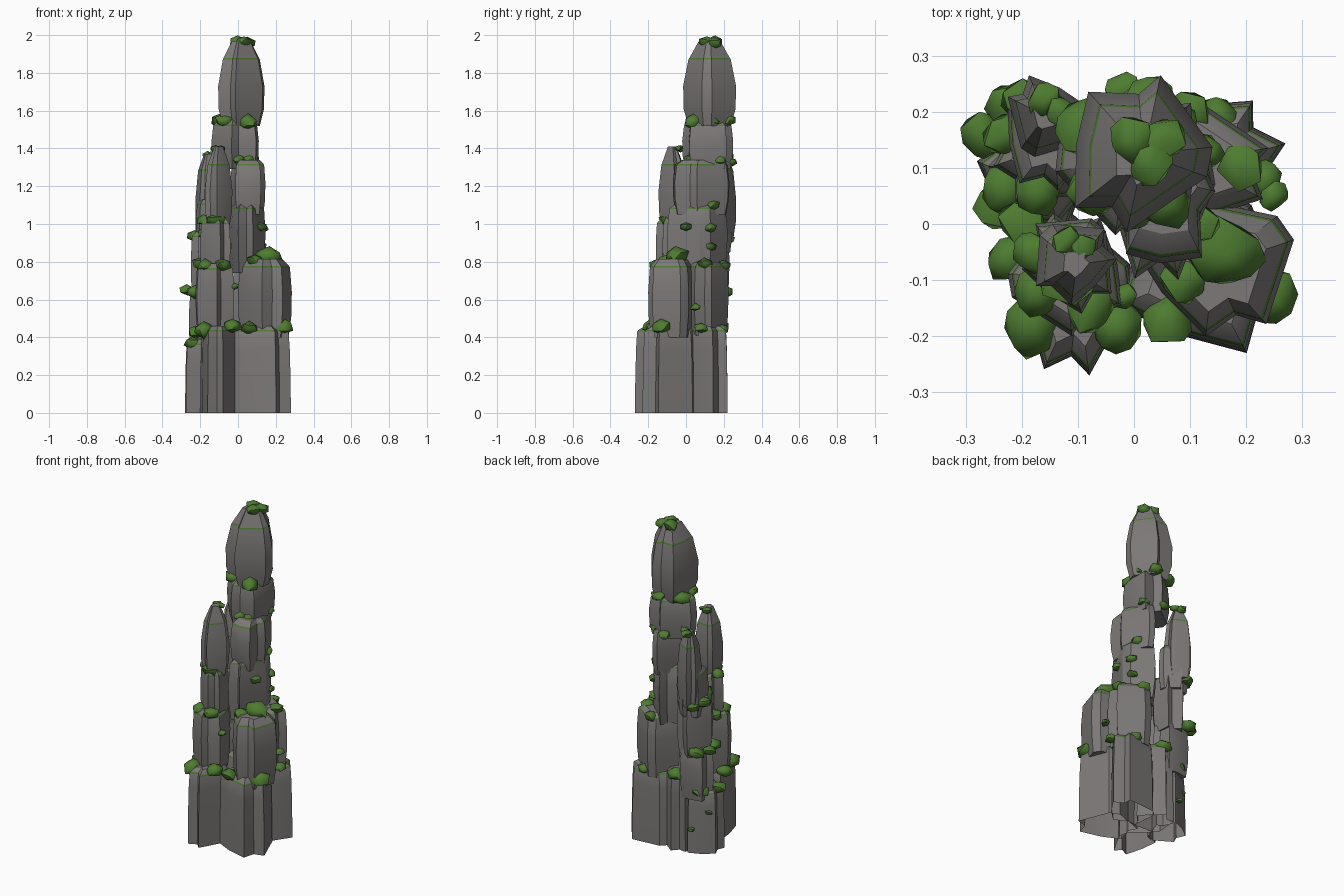
import bpy, bmesh, math, random
from mathutils import Vector, Matrix

if "Cube" in bpy.data.objects:
    bpy.data.objects.remove(bpy.data.objects["Cube"])

random.seed(4)
moss_mat = bpy.data.materials.new("moss_green")
moss_mat.diffuse_color = (0.075, 0.2, 0.03, 1)
moss_mat.use_nodes = True
moss_mat.node_tree.nodes["Principled BSDF"].inputs["Base Color"].default_value = moss_mat.diffuse_color
rock_mat = bpy.data.materials.new("rock_grey")
rock_mat.diffuse_color = (0.2, 0.19, 0.185, 1)
rock_mat.use_nodes = True
rock_mat.node_tree.nodes["Principled BSDF"].inputs["Base Color"].default_value = rock_mat.diffuse_color

# notched column cross-section: (angle in degrees, radius)
SECTION = [(130, 1), (92, .74), (76, 1), (5, .88), (-20, .86), (-100, 1),
           (-118, .76), (-140, 1.05), (172, .8)]


def finish(bm, name, angle=30):
    bmesh.ops.recalc_face_normals(bm, faces=bm.faces)
    me = bpy.data.meshes.new(name)
    bm.to_mesh(me)
    bm.free()
    me.materials.append(rock_mat)
    me.materials.append(moss_mat)
    ob = bpy.data.objects.new(name, me)
    bpy.context.collection.objects.link(ob)
    bpy.ops.object.select_all(action='DESELECT')
    ob.select_set(True)
    bpy.context.view_layer.objects.active = ob
    bpy.ops.object.shade_smooth_by_angle(angle=math.radians(angle))


def rock(name, x0, x1, y0, y1, z0, z1, rot, cap=0.03, cap_scale=0.7, profile=None):
    """Notched stone column fitted to a box, with a mossy band below its bevelled cap."""
    pts = [Vector((r * math.cos(math.radians(a + rot)), r * math.sin(math.radians(a + rot))))
           for a, r in SECTION]
    lx, hx = min(p.x for p in pts), max(p.x for p in pts)
    ly, hy = min(p.y for p in pts), max(p.y for p in pts)
    cx, cy = (x0 + x1) / 2, (y0 + y1) / 2
    pts = [Vector((x0 + (p.x - lx) / (hx - lx) * (x1 - x0) - cx,
                   y0 + (p.y - ly) / (hy - ly) * (y1 - y0) - cy)) for p in pts]
    h = z1 - z0
    rows = [(z0 + t * h, s) for t, s in (profile or [(0, .88), (.3, .98), (.65, 1), (1, .93)])]
    top = rows[-1][1]
    rows += [(z1 + .008, top * .96), (z1 + cap, top * cap_scale)]
    bm = bmesh.new()
    rings = [[bm.verts.new((cx + p.x * s, cy + p.y * s, z)) for p in pts] for z, s in rows]
    n = len(pts)
    for k in range(len(rings) - 1):
        for i in range(n):
            j = (i + 1) % n
            f = bm.faces.new((rings[k][i], rings[k][j], rings[k + 1][j], rings[k + 1][i]))
            f.material_index = 1 if k == len(rings) - 3 else 0
    bm.faces.new(rings[-1])
    if z0 > 0:                       # base stones stay open underneath
        bm.faces.new(rings[0][::-1])
    finish(bm, name)


def moss(name, spots):
    """Faceted cushions of moss: (x, y, z, radius)."""
    bm = bmesh.new()
    for x, y, z, r in spots:
        m = (Matrix.Translation((x, y, z)) @ Matrix.Rotation(random.uniform(0, 6), 4, 'Z')
             @ Matrix.Diagonal((r, r * random.uniform(.8, 1), r * .68, 1)))
        for v in bmesh.ops.create_icosphere(bm, subdivisions=1, radius=1, matrix=m)['verts']:
            v.co += Vector([random.uniform(-.1, .1) * r for _ in range(3)])
    for f in bm.faces:
        f.material_index = 1
    finish(bm, name, 50)


BASE = [(0, 1), (.4, .99), (.8, .96), (1, .92)]
SPIRE = [(0, .8), (.25, .98), (.6, 1), (1, .8)]

# base columns
rock("base_front", -.2, .0, -.27, .02, 0, .43, 20, profile=BASE)
rock("base_front_right", -.03, .28, -.23, .06, 0, .43, 75, profile=BASE)
rock("base_back_right", .0, .27, -.01, .22, 0, .43, 150, profile=BASE)
rock("base_back", -.14, .07, .02, .22, 0, .44, 230, profile=BASE)
rock("base_left", -.28, -.08, -.05, .19, 0, .36, 300, profile=BASE)

# second tier
rock("tier2_right", .0, .285, -.2, .05, .40, .77, 40, .045)
rock("tier2_back", -.03, .24, .0, .225, .41, .77, 110)
rock("tier2_front_left", -.225, -.02, -.2, .02, .41, .76, 200)
rock("tier2_left", -.26, -.06, .0, .2, .33, .63, 280)

# main pillar
rock("pillar_3", -.05, .145, -.1, .22, .74, 1.08, 25)
rock("pillar_4", -.04, .145, -.07, .23, 1.05, 1.31, 95)
rock("pillar_5", -.14, .11, -.02, .25, 1.29, 1.52, 185)
rock("pillar_top", -.105, .14, -.015, .265, 1.52, 1.87, 0, .1, .5, SPIRE)

# front left spire
rock("front_spire_low", -.2, -.04, -.16, .01, .73, 1.0, 60)
rock("front_spire_top", -.175, -.03, -.145, .0, .99, 1.31, 140, .1, .4, SPIRE)

# back left spire
rock("back_spire_low", -.25, -.07, .04, .23, .6, .93, 330)
rock("back_spire_mid", -.225, -.06, .06, .245, .85, 1.1, 15)
rock("back_spire_top", -.225, -.09, .12, .265, .92, 1.28, 250, .09, .4, SPIRE)

moss("moss_base", [
    (-.18, -.18, .44, .065), (-.03, -.18, .46, .055), (.06, -.17, .45, .05),
    (.24, -.13, .455, .062), (.23, .08, .45, .04), (.15, .19, .44, .04),
    (-.24, .03, .37, .05), (-.2, .15, .38, .055), (-.06, .18, .46, .055),
    (-.22, -.06, .43, .05), (-.24, .12, .25, .03), (-.17, .19, .15, .022)])
moss("moss_tier2", [
    (.16, -.05, .825, .08), (.09, -.1, .81, .045), (-.17, -.12, .78, .05),
    (-.08, -.15, .785, .048), (-.02, -.13, .67, .028), (.19, .1, .79, .045),
    (.1, .2, .78, .045), (-.27, .16, .65, .045), (-.22, .21, .64, .05),
    (-.23, .06, .64, .05), (.25, .05, .56, .03), (-.2, .0, .79, .05)])
moss("moss_upper", [
    (-.12, -.1, 1.02, .055), (-.18, -.05, 1.02, .045), (-.23, .16, .94, .045),
    (-.2, .22, .92, .04), (-.17, .06, .95, .05), (.12, .0, .985, .035),
    (.13, .13, .98, .036), (.12, .13, .88, .036), (.09, .14, 1.1, .045),
    (-.02, .24, 1.33, .035), (.06, .04, 1.34, .045), (0, .03, 1.34, .045),
    (.08, .18, 1.34, .04), (-.13, .2, 1.37, .03), (-.16, .22, 1.36, .035)])
moss("moss_top", [
    (-.09, .17, 1.545, .058), (.05, .04, 1.54, .06), (-.07, .06, 1.545, .055),
    (.08, .14, 1.55, .045), (.03, .22, 1.55, .05), (-.12, -.03, 1.4, .03),
    (-.09, -.04, 1.4, .025), (0, .15, 1.965, .05), (.05, .15, 1.96, .05),
    (.03, .11, 1.965, .048)])
